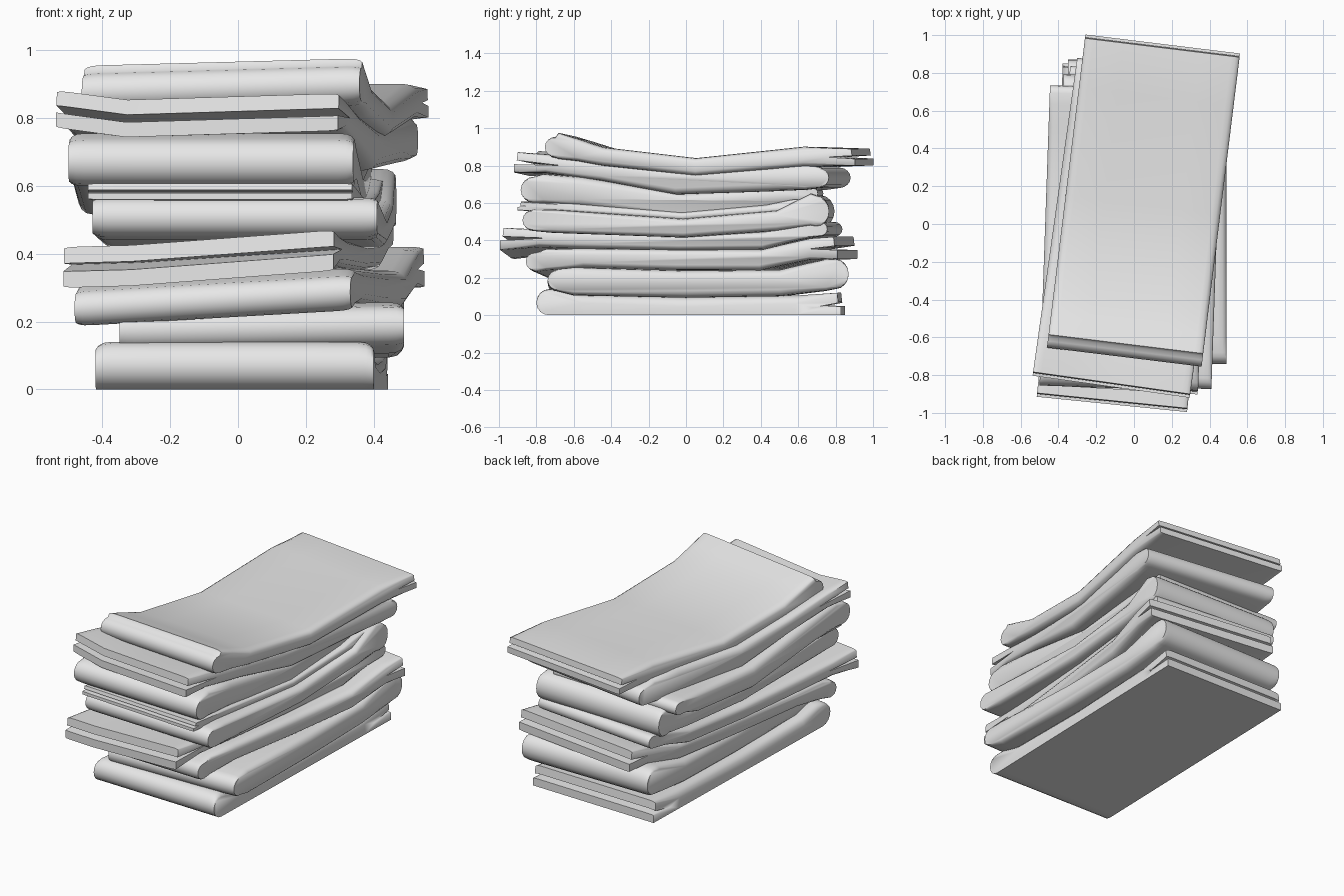
import bpy, bmesh, math

cube = bpy.data.objects.get("Cube")
if cube:
    bpy.data.objects.remove(cube, do_unlink=True)

cloth = bpy.data.materials.new("grey cloth")
cloth.use_nodes = True
GREY = (0.8, 0.8, 0.8, 1)
cloth.diffuse_color = GREY
cloth.node_tree.nodes["Principled BSDF"].inputs["Base Color"].default_value = GREY


def heights(stations, y):
    """Bottom and top of the cloth at y, between its stations."""
    y = max(y, stations[0][0])
    for a, b in zip(stations, stations[1:]):
        if y <= b[0]:
            t = (y - a[0]) / (b[0] - a[0])
            return [a[i] + t * (b[i] - a[i]) for i in (1, 2)]
    return stations[-1][1:]


def side_outline(stations, fold, slit):
    """Closed side outline: rounded fold at one or both ends, split flaps at the other."""
    front, back = stations[0][0], stations[-1][0]

    def end(y, sign, rounded):
        low, high = heights(stations, y)
        mid, half = (low + high) / 2, (high - low) / 2
        if rounded:
            depth = min(half, 0.07)
            arc = [math.pi * k / 8 for k in range(9)]
            return [(y + sign * depth * (math.sin(a) - 1), mid + half * math.cos(a)) for a in arc]
        inner = y - sign * slit
        gap = half * 0.2
        return [(y - sign * 0.02, high), (y - sign * 0.015, mid + gap),
                (inner, sum(heights(stations, inner)) / 2), (y, mid - gap), (y, low)]

    cap_back = end(back, 1, fold in ("back", "both"))
    cap_front = end(front, -1, fold in ("front", "both"))
    inner = stations[1:-1]
    top = [(s[0], s[2]) for s in inner]
    bottom = [(s[0], s[1]) for s in reversed(inner)]
    return top + cap_back + bottom + cap_front[::-1]


def folded_cloth(name, stations, x, width, yaw, roll=0.0, curl=0.0, fold="front", slit=0.15):
    outline = side_outline(stations, fold, slit)
    # columns across the width as (x, thickness), thinner towards the rounded sides
    half = width / 2
    rim = [(half, 0.5), (half - 0.008, 0.76), (half - 0.022, 0.93), (half - 0.045, 1),
           (half * 0.5, 1)]
    columns = [(-px, t) for px, t in rim] + [(0, 1)] + rim[::-1]
    bm = bmesh.new()
    rows = []
    for px, thick in columns:
        row = []
        for y, z in outline:
            low, high = heights(stations, y)
            pivot = (low + high) / 2 if low > 0 else 0
            # the sides stay square at both ends
            reach = min(y - stations[0][0], stations[-1][0] - y)
            soft = min(1, 0.12 + reach / 0.35)
            z = pivot + (z - pivot) * (1 - (1 - thick) * soft)
            # front left corner curls up
            z += curl * max(0, -px / width - 0.25) * 4 * max(0, -y)
            z += roll * px * (0.5 - y * 0.6)
            row.append(bm.verts.new((px, y, z)))
        rows.append(row)
    n = len(outline)
    for a, b in zip(rows, rows[1:]):
        for j in range(n):
            k = (j + 1) % n
            bm.faces.new((a[j], a[k], b[k], b[j]))
    bm.faces.new(rows[0][::-1])
    bm.faces.new(rows[-1])
    bmesh.ops.recalc_face_normals(bm, faces=bm.faces)
    mesh = bpy.data.meshes.new(name)
    bm.to_mesh(mesh)
    bm.free()
    mesh.materials.append(cloth)
    ob = bpy.data.objects.new(name, mesh)
    bpy.context.collection.objects.link(ob)
    ob.location.x = x
    ob.rotation_euler.z = math.radians(yaw)
    bpy.ops.object.select_all(action="DESELECT")
    ob.select_set(True)
    bpy.context.view_layer.objects.active = ob
    bpy.ops.object.shade_smooth_by_angle(angle=math.radians(60))


# stations are (y, bottom, top), listed from the front to the back
folded_cloth("cloth_1_bottom", [(-.79, 0, .14), (-.68, 0, .14), (-.55, 0, .11), (0, 0, .095),
             (.6, 0, .105), (.84, 0, .12)], 0.01, .82, -1.5)
folded_cloth("cloth_2", [(-.74, .12, .24), (-.6, .1, .25), (0, .09, .235), (.5, .1, .24),
             (.75, .13, .3), (.87, .14, .3)], .07, .84, 0, .02, fold="both")
folded_cloth("cloth_3", [(-.81, .21, .315), (-.7, .22, .335), (-.5, .235, .34), (0, .23, .34),
             (.45, .235, .345), (.72, .295, .41), (.87, .3, .42)], .03, .82, -7.5, .06)
folded_cloth("cloth_4", [(-.96, .32, .44), (-.75, .34, .435), (-.5, .335, .43), (0, .335, .425),
             (.45, .345, .44), (.65, .4, .49), (.8, .42, .5)], -.02, .8, -5.8, .07, .01, "back", .25)
folded_cloth("cloth_5", [(-.86, .45, .565), (-.7, .44, .565), (0, .415, .515), (.5, .45, .56),
             (.68, .475, .65), (.78, .47, .64)], .02, .84, -2, fold="both")
folded_cloth("cloth_6", [(-.88, .56, .607), (-.6, .545, .6), (0, .505, .55), (.45, .53, .59),
             (.6, .55, .62), (.72, .56, .62)], .0, .78, -3.5, fold="back", slit=.05)
folded_cloth("cloth_7", [(-.87, .6, .74), (-.75, .6, .755), (-.55, .58, .74), (0, .515, .65),
             (.5, .56, .68), (.62, .6, .69), (.72, .61, .69)], -.05, .84, -2, fold="both")
folded_cloth("cloth_8", [(-.87, .75, .86), (-.7, .75, .85), (-.4, .71, .81), (0, .64, .775),
             (.5, .66, .81), (.7, .67, .81), (.83, .68, .79)], 0, .84, -8, .03, .04, "back", .25)
folded_cloth("cloth_9_top", [(-.71, .83, .945), (-.64, .825, .965), (-.54, .815, .935),
             (-.4, .79, .89), (.1, .74, .835), (.68, .79, .9), (.96, .8, .89)],
             .035, .825, -7, .03)
